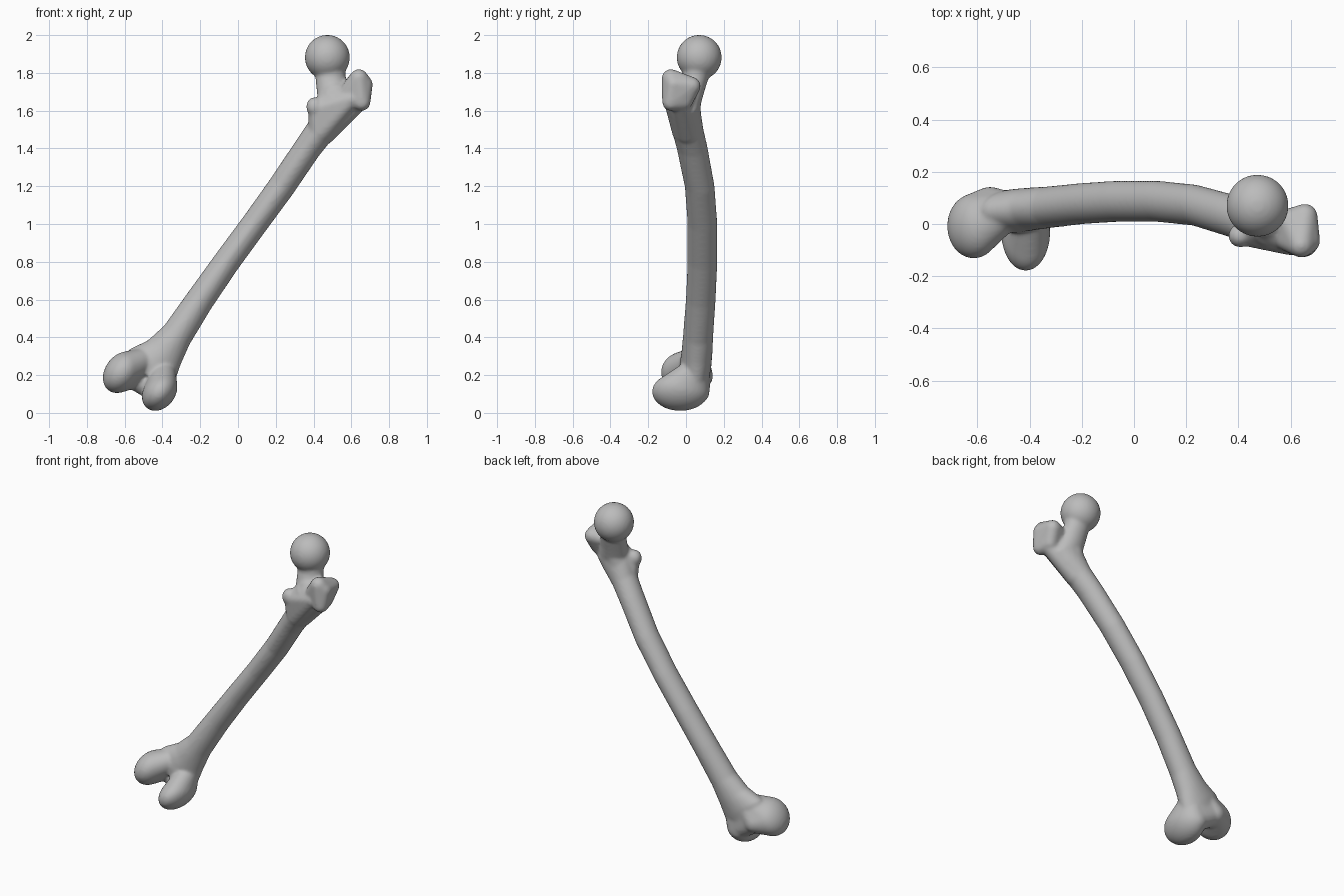
import bpy, bmesh
from math import sin, cos, pi, radians
from mathutils import Matrix, Vector

cube = bpy.data.objects.get("Cube")
if cube:
    bpy.data.objects.remove(cube, do_unlink=True)

TILT = Matrix.Rotation(radians(36.5), 3, 'Y')   # lean of the shaft
UPRIGHT = Matrix.Identity(3)
bm = bmesh.new()


def ball(x, y, z, rx, ry=None, rz=None, frame=UPRIGHT, segments=24):
    """Points on an ellipsoid (a sphere when one radius is given)."""
    radii = (rx, ry or rx, rz or rx)
    points = []
    for i in range(1, segments):
        lat = pi * i / segments
        for j in range(segments * 2):
            lon = pi * (j + 0.5 * (i % 2)) / segments
            p = (sin(lat) * cos(lon), sin(lat) * sin(lon), cos(lat))
            offset = frame @ Vector([c * r for c, r in zip(p, radii)])
            points.append(Vector((x, y, z)) + offset)
    return points


def hull(*balls):
    """Convex skin stretched around the given balls."""
    verts = [bm.verts.new(p) for points in balls for p in points]
    made = bmesh.ops.convex_hull(bm, input=verts)
    inside = [g for g in made["geom_interior"] if isinstance(g, bmesh.types.BMVert)]
    bmesh.ops.delete(bm, geom=inside, context='VERTS')


def loft(stations, frame=UPRIGHT, ridge=0.0, sides=32):
    """Closed tube through (x, y, z, half width, half depth) stations."""
    rings = []
    for x, y, z, rw, rd in stations:
        ring = []
        for i in range(sides):
            t = 2 * pi * i / sides
            k = 1 + ridge * max(0, -sin(t)) ** 6
            offset = frame @ Vector((rw * cos(t), rd * sin(t) * k, 0))
            ring.append(bm.verts.new(Vector((x, y, z)) + offset))
        rings.append(ring)
    for a, b in zip(rings, rings[1:]):
        for i in range(sides):
            j = (i + 1) % sides
            bm.faces.new((a[i], a[j], b[j], b[i]))
    bm.faces.new(rings[0][::-1])
    bm.faces.new(rings[-1])


# Bowed shaft, flaring at both ends
loft([
    (-0.485, 0.050, 0.20, 0.150, 0.075),
    (-0.455, 0.052, 0.25, 0.148, 0.082),
    (-0.39, 0.060, 0.32, 0.108, 0.080),
    (-0.325, 0.066, 0.41, 0.084, 0.078),
    (-0.20, 0.080, 0.60, 0.075, 0.077),
    (-0.06, 0.089, 0.80, 0.071, 0.077),
    (0.087, 0.089, 1.00, 0.070, 0.077),
    (0.232, 0.074, 1.20, 0.072, 0.077),
    (0.367, 0.035, 1.40, 0.073, 0.080),
    (0.44, 0.010, 1.50, 0.078, 0.082),
    (0.495, -0.003, 1.58, 0.098, 0.083),
    (0.54, -0.010, 1.65, 0.110, 0.080),
], TILT, ridge=0.05)

# Ball head and neck
hull(ball(0.473, 0.070, 1.882, 0.119))
loft([
    (0.475, 0.070, 1.86, 0.095, 0.088),
    (0.490, 0.052, 1.78, 0.080, 0.070),
    (0.502, 0.025, 1.70, 0.085, 0.072),
    (0.520, 0.000, 1.62, 0.095, 0.075),
])

# Large blocky outer knob
hull(
    ball(0.655, -0.080, 1.645, 0.046),
    ball(0.640, -0.080, 1.772, 0.048),
    ball(0.668, -0.065, 1.740, 0.045),
    ball(0.655, 0.030, 1.730, 0.048),
    ball(0.640, -0.010, 1.650, 0.046),
    ball(0.590, -0.055, 1.700, 0.050),
    ball(0.600, 0.010, 1.720, 0.050),
)

# Crest from the small inner knob to the outer one, fading into the shaft
hull(ball(0.407, -0.045, 1.620, 0.046, 0.045, 0.052))
hull(
    ball(0.415, -0.040, 1.605, 0.042),
    ball(0.600, -0.075, 1.660, 0.045),
    ball(0.435, -0.010, 1.490, 0.064),
    ball(0.510, 0.000, 1.670, 0.070),
)

# Shoulder carrying the outer knob and neck down to the shaft
hull(
    ball(0.645, -0.035, 1.655, 0.050),
    ball(0.455, 0.008, 1.490, 0.068),
    ball(0.510, 0.010, 1.690, 0.070),
)

# Two rounded knuckles at the knee, each swept back and up into the flare
hull(
    ball(-0.614, -0.008, 0.215, 0.090, 0.124, 0.120, TILT),
    ball(-0.552, 0.078, 0.195, 0.065),
    ball(-0.470, 0.058, 0.290, 0.062),
)
hull(
    ball(-0.415, -0.030, 0.112, 0.084, 0.150, 0.110, TILT),
    ball(-0.430, 0.055, 0.115, 0.070),
    ball(-0.390, 0.056, 0.240, 0.058),
)

# Shallow groove surface bridging the knuckles at the back
hull(
    ball(-0.555, 0.065, 0.200, 0.070),
    ball(-0.440, 0.055, 0.130, 0.070),
    ball(-0.430, 0.060, 0.280, 0.060),
)

bmesh.ops.recalc_face_normals(bm, faces=bm.faces)
mesh = bpy.data.meshes.new("thigh_bone")
bm.to_mesh(mesh)
bm.free()
bone = bpy.data.objects.new("thigh_bone", mesh)
bpy.context.collection.objects.link(bone)

# Plain grey bone colour
GREY = (0.5, 0.5, 0.5, 1)
mat = bpy.data.materials.new("bone_grey")
mat.use_nodes = True
mat.diffuse_color = GREY
mat.node_tree.nodes["Principled BSDF"].inputs["Base Color"].default_value = GREY
mesh.materials.append(mat)

# Fuse the parts into one skin and soften the joins
remesh = bone.modifiers.new("fuse", 'REMESH')
remesh.mode = 'VOXEL'
remesh.voxel_size = 0.009
remesh.use_smooth_shade = True
soften = bone.modifiers.new("soften", 'SMOOTH')
soften.factor = 0.5
soften.iterations = 9
bpy.ops.object.select_all(action='DESELECT')
bone.select_set(True)
bpy.context.view_layer.objects.active = bone
for name in ("fuse", "soften"):
    bpy.ops.object.modifier_apply(modifier=name)
bpy.ops.object.shade_smooth()
